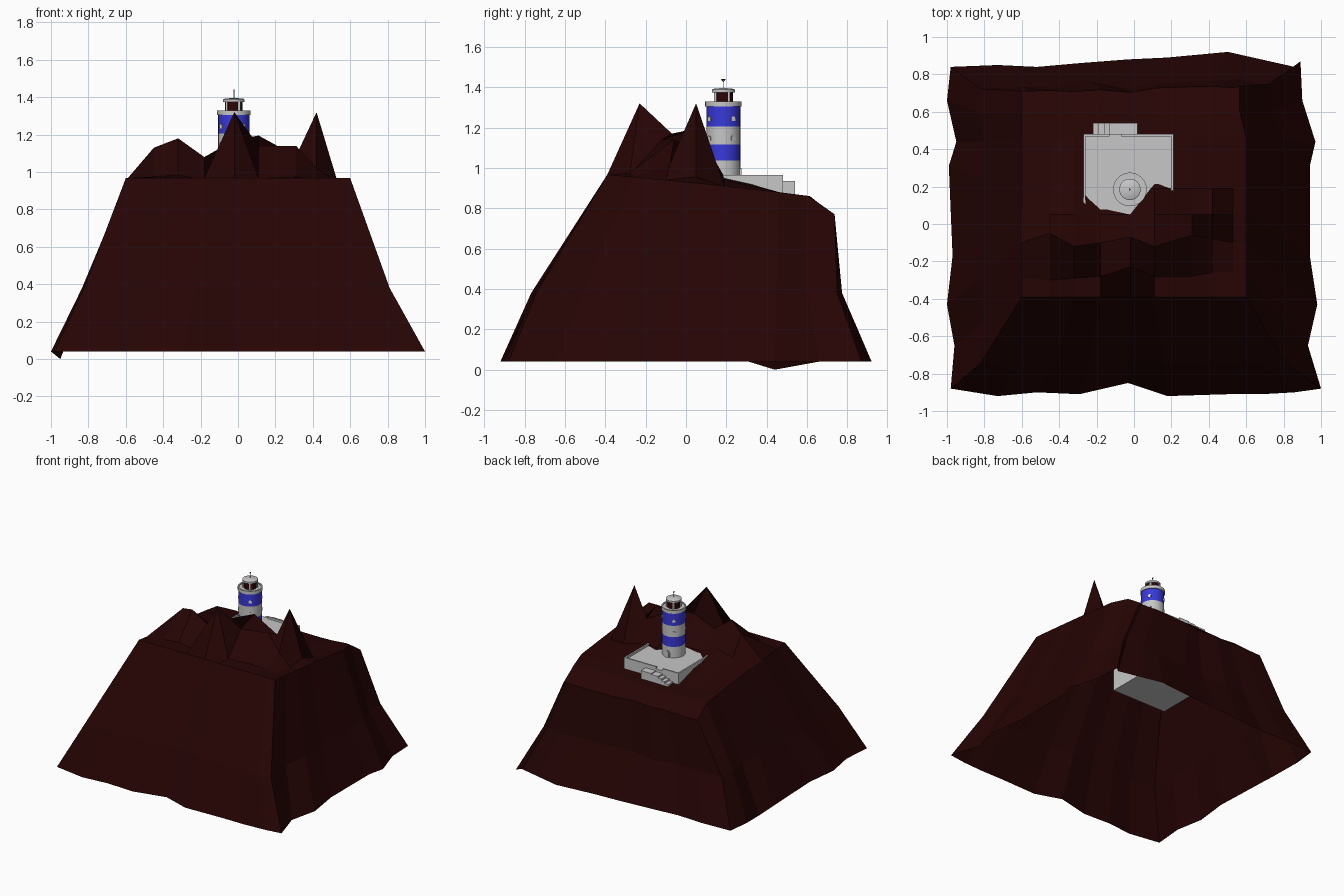
import bpy, bmesh, math, random
from mathutils import Matrix, Vector

cube = bpy.data.objects.get("Cube")
if cube:
    bpy.data.objects.remove(cube)
random.seed(4)


def material(name, *rgb):
    m = bpy.data.materials.new(name)
    m.use_nodes = True
    m.diffuse_color = (*rgb, 1)
    m.node_tree.nodes["Principled BSDF"].inputs["Base Color"].default_value = (*rgb, 1)
    return m


ROCK = material("dark red rock", .019, .0012, .0012)
STONE = material("grey stone", .57, .57, .57)
BLUE = material("blue paint", .04, .04, .7)
GLASS = material("dark red glass", .03, .0015, .0015)
PALE = material("pale window", .85, .85, .85)


def finish(name, bm, *mats, smooth=False, fix=True):
    if fix:
        bmesh.ops.recalc_face_normals(bm, faces=bm.faces)
    mesh = bpy.data.meshes.new(name)
    bm.to_mesh(mesh)
    bm.free()
    ob = bpy.data.objects.new(name, mesh)
    bpy.context.collection.objects.link(ob)
    for m in mats:
        mesh.materials.append(m)
    if smooth:
        bpy.context.view_layer.objects.active = ob
        bpy.ops.object.select_all(action='DESELECT')
        ob.select_set(True)
        bpy.ops.object.shade_smooth_by_angle(angle=math.radians(35))
    return ob


def box(name, mat, x0, x1, y0, y1, z0, z1):
    bm = bmesh.new()
    size = Matrix.Diagonal((x1 - x0, y1 - y0, z1 - z0, 1))
    mid = Matrix.Translation(((x0 + x1) / 2, (y0 + y1) / 2, (z0 + z1) / 2))
    bmesh.ops.create_cube(bm, size=1, matrix=mid @ size)
    return finish(name, bm, mat)


CENTRE = Vector((-.022, .185, 0))


def lathe(name, profile, mats, rule=None, sides=32):
    """Spin (radius, height) points around the tower axis."""
    bm = bmesh.new()
    vs = [bm.verts.new(CENTRE + Vector((r, 0, z))) for r, z in profile]
    es = [bm.edges.new(pair) for pair in zip(vs, vs[1:])]
    bmesh.ops.spin(bm, geom=vs + es, cent=CENTRE, axis=(0, 0, 1),
                   angle=math.tau, steps=sides, use_merge=True)
    bmesh.ops.remove_doubles(bm, verts=bm.verts, dist=.0001)
    if rule:
        for f in bm.faces:
            f.material_index = rule(f.calc_center_median().z)
    return finish(name, bm, *mats, smooth=True)


def arch(name, mat, azimuth, radius, z, w, h, depth):
    """Round-topped plate standing on the tower wall."""
    bm = bmesh.new()
    pts = [(-w, 0), (w, 0)]
    pts += [(w * math.cos(a), h + w * math.sin(a)) for a in (math.pi * i / 6 for i in range(7))]
    face = bm.faces.new([bm.verts.new((0, x, y)) for x, y in pts])
    out = bmesh.ops.extrude_face_region(bm, geom=[face])["geom"]
    bmesh.ops.translate(bm, vec=(depth, 0, 0),
                        verts=[v for v in out if isinstance(v, bmesh.types.BMVert)])
    turn = Matrix.Rotation(math.radians(azimuth), 4, 'Z')
    bm.transform(Matrix.Translation(CENTRE) @ turn @ Matrix.Translation((radius, 0, z)))
    return finish(name, bm, mat)


# Mountain: plateau grid with peaks, then a skirt widening to the shore
cols = [-.6, -.45, -.32, -.18, -.02, .11, .31, .42, .53, .6]
rows = [(-.39, .967), (-.23, .955), (-.1, .94), (.05, .925),
        (.19, .91), (.46, .88), (.6, .86), (.72, .77)]
bumps = {1: [0, .02, .03, 0, .365, .01, .02, 0, 0, 0],
         2: [0, .19, .24, .14, .23, .2, .2, .08, 0, 0],
         3: [0, .05, .08, .035, .025, .27, .16, .395, .03, 0],
         4: [0, .03, .05, 0, 0, .047, .03, 0, 0, 0]}
shifts = {1: [-.06, -.07, -.06, -.05, 0, -.05, -.05, -.03, -.03, -.03],
          2: [0, .05, -.02, 0, .03, -.02, .04, .02, 0, 0]}
shore_front = [-.88, -.92, -.9, -.91, -.85, -.92, -.91, -.91, -.9, -.88]
shore_back = [.84, .85, .84, .86, .88, .89, .92, .88, .84, .87]
shore_left = [-.98, -.96, -1, -.97, -.99, -.95, -1, -.98]
shore_right = [1, .93, .98, .94, .94, .97, .9, .89]
shore_rows = [-.88, -.65, -.43, -.17, .31, .44, .66, .85]
nc, nr = len(cols), len(rows)

bm = bmesh.new()
grid = []
for j, (y, z) in enumerate(rows):
    lift = bumps.get(j, [0] * nc)
    shift = shifts.get(j, [0] * nc)
    rough = .018 if j > 5 else 0
    grid.append([bm.verts.new((x - (rough * 2 if i == nc - 1 else 0),
                               y + shift[i] + random.uniform(-rough, rough), z + lift[i]))
                 for i, x in enumerate(cols)])
for j in range(nr - 1):
    for i in range(nc - 1):
        bm.faces.new((grid[j][i], grid[j][i + 1], grid[j + 1][i + 1], grid[j + 1][i]))

loop = [(i, 0) for i in range(nc)] + [(nc - 1, j) for j in range(1, nr)]
loop += [(i, nr - 1) for i in range(nc - 2, -1, -1)] + [(0, j) for j in range(nr - 2, 0, -1)]
top, middle, shore = [], [], []
for i, j in loop:
    v = grid[j][i]
    t = j / (nr - 1)
    bx = shore_left[j] if i == 0 else shore_right[j] if i == nc - 1 else v.co.x * 1.62
    by = shore_front[i] if j == 0 else shore_back[i] if j == nr - 1 else shore_rows[j]
    dip = 0 if (i, j) == (0, nr - 3) else .04
    ky = .7 - .5 * t
    wob = random.uniform(-.015, .015)
    top.append(v)
    middle.append(bm.verts.new((v.co.x + (bx - v.co.x) * .55 + wob,
                                v.co.y + (by - v.co.y) * ky + wob, .38)))
    shore.append(bm.verts.new((bx, by, dip)))
for upper, lower in ((top, middle), (middle, shore)):
    for k in range(len(loop)):
        n = (k + 1) % len(loop)
        bm.faces.new((upper[k], lower[k], lower[n], upper[n]))
finish("mountain", bm, ROCK, fix=False)

# Terrace on a deep foundation, with low parapets
x0, x1, y0, y1 = -.27, .21, .02, .48
floor, rim, wall = .95, .966, .012
box("terrace", STONE, x0, x1, y0, y1, .48, floor)
box("parapet_right", STONE, x0, x0 + wall, y0, y1, floor, rim)
box("parapet_left", STONE, x1 - wall, x1, y0, y1, floor, rim)
box("parapet_front", STONE, x0, x1, y0, y0 + wall, floor, rim)
box("parapet_back_left", STONE, -.07, x1, y1 - wall, y1, floor, rim)
box("parapet_back_right", STONE, x0, -.13, y1 - wall, y1, floor, rim)

# Landing block with steps going down beside it
box("landing_block", STONE, -.07, .02, y1, .54, .84, .935)
box("landing", STONE, -.13, -.07, y1, .54, .84, .928)
for k in range(3):
    edge = -.13 - k * .03
    box("step", STONE, edge - .03, edge, y1, .54, .84, .915 - k * .014)

# Tower with painted bands
bands = [floor, 1.037, 1.115, 1.205, 1.305]
lathe("tower", [(.084, z) for z in bands], [STONE, BLUE],
      lambda z: 1 if bands[1] < z < bands[2] or z > bands[3] else 0)
lathe("gallery", [(0, 1.304), (.09, 1.304), (.09, 1.33), (.08, 1.33),
                  (.08, 1.322), (0, 1.322)], [STONE])
lathe("lantern_glass", [(.047, 1.32), (.047, 1.376)], [GLASS])
lathe("roof", [(0, 1.374), (.057, 1.374), (.057, 1.388), (.05, 1.392), (0, 1.397)], [STONE])
lathe("mast", [(.002, 1.39), (.002, 1.438), (0, 1.438)], [STONE], sides=8)

# Weather vane: thin triangle on the mast
bm = bmesh.new()
bmesh.ops.create_cone(bm, segments=4, radius1=0, radius2=.012, depth=.016, cap_ends=True,
                      matrix=Matrix.Translation(CENTRE + Vector((0, 0, 1.432)))
                      @ Matrix.Diagonal((.2, 1, 1, 1)))
finish("weather_vane", bm, GLASS)

# Lantern posts, with windows below them at two levels
for azimuth in (-55, 35, 125, 215):
    a = math.radians(azimuth)
    px, py = CENTRE.x + .049 * math.cos(a), CENTRE.y + .049 * math.sin(a)
    box("lantern_post", STONE, px - .006, px + .006, py - .006, py + .006, 1.32, 1.38)
    for z, pane in ((1.14, STONE), (1.235, PALE)):
        arch("window_frame", STONE, azimuth, .079, z - .003, .012, .012, .007)
        arch("window_pane", pane, azimuth, .08, z, .009, .012, .008)

# Door facing the steps
arch("door_frame", STONE, 90, .078, floor, .022, .034, .008)
arch("door", STONE, 90, .08, floor, .016, .034, .009)
